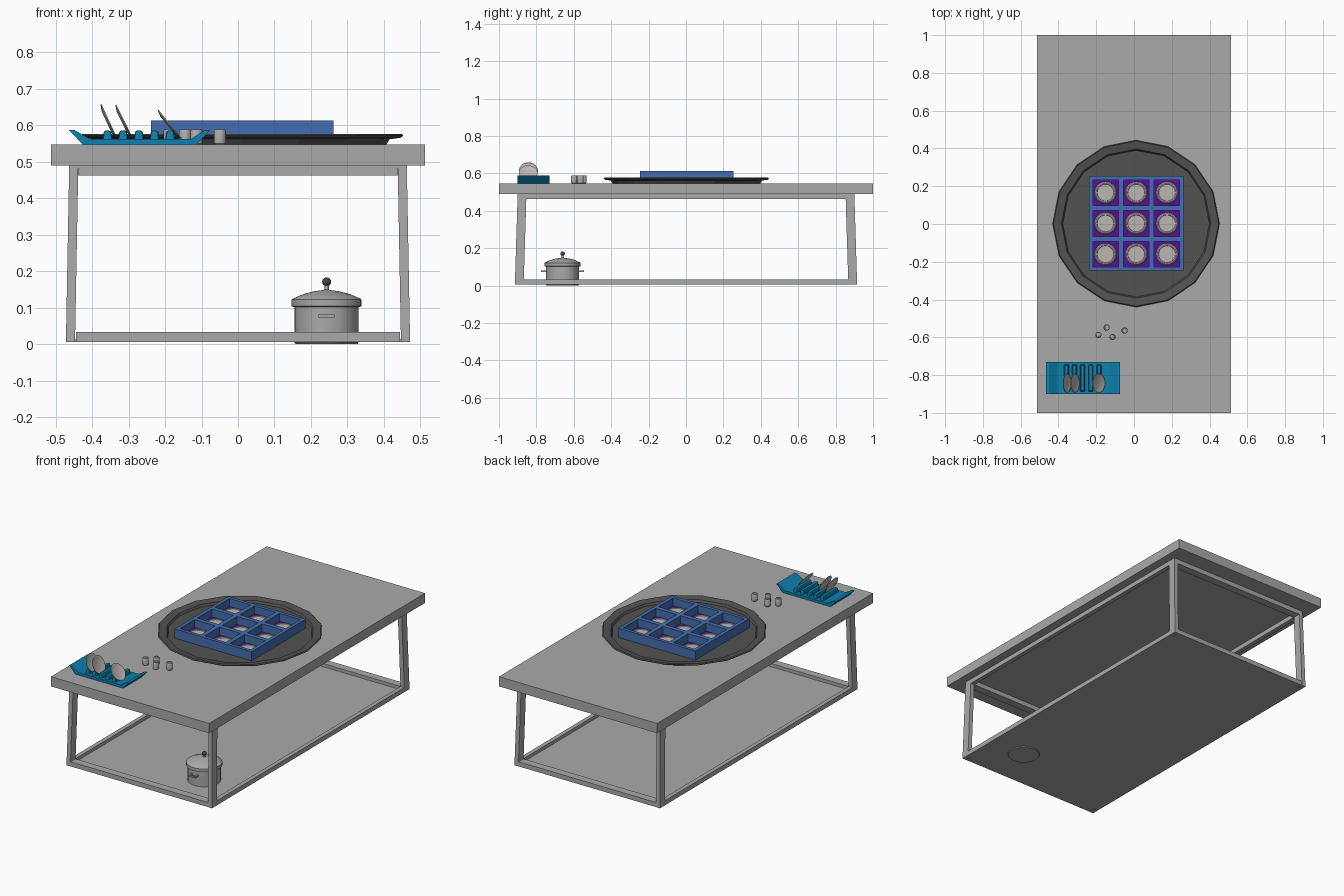
import bpy, bmesh, math
from mathutils import Vector, Matrix

if "Cube" in bpy.data.objects:
    bpy.data.objects.remove(bpy.data.objects["Cube"])


def mat(name, r, g, b):
    m = bpy.data.materials.new(name)
    m.diffuse_color = (r, g, b, 1)
    m.use_nodes = True
    m.node_tree.nodes["Principled BSDF"].inputs["Base Color"].default_value = m.diffuse_color
    return m


GREY = mat("table grey", .40, .40, .40)
DARK = mat("tray charcoal", .085, .085, .085)
BLUE = mat("box blue", .06, .155, .44)
PURPLE = mat("liner purple", .09, .005, .30)
TEAL = mat("rack teal", .004, .22, .42)
PALE = mat("pale disc grey", .50, .47, .45)
KNOB = mat("knob dark grey", .06, .06, .06)


def finish(bm, name, m, smooth=False):
    bmesh.ops.recalc_face_normals(bm, faces=bm.faces)
    me = bpy.data.meshes.new(name)
    bm.to_mesh(me)
    bm.free()
    me.materials.append(m)
    ob = bpy.data.objects.new(name, me)
    bpy.context.collection.objects.link(ob)
    if smooth:
        bpy.ops.object.select_all(action='DESELECT')
        ob.select_set(True)
        bpy.context.view_layer.objects.active = ob
        bpy.ops.object.shade_smooth_by_angle(angle=math.radians(35))
    return ob


def taper(bm, lo, hi, z0, z1):
    """Prism between two rectangles (x0, x1, y0, y1)."""
    rings = []
    for (x0, x1, y0, y1), z in ((lo, z0), (hi, z1)):
        rings.append([bm.verts.new(p) for p in
                      ((x0, y0, z), (x1, y0, z), (x1, y1, z), (x0, y1, z))])
    a, b = rings
    bm.faces.new(a[::-1])
    bm.faces.new(b)
    for i in range(4):
        j = (i + 1) % 4
        bm.faces.new((a[i], a[j], b[j], b[i]))


def box(bm, x0, x1, y0, y1, z0, z1):
    taper(bm, (x0, x1, y0, y1), (x0, x1, y0, y1), z0, z1)


def lathe(name, m, profile, n, loc, rot=None, smooth=True):
    """Revolve (radius, z) points round z; both ends are capped."""
    bm = bmesh.new()
    rings = [[bm.verts.new((r * math.cos(2 * math.pi * i / n),
                            r * math.sin(2 * math.pi * i / n), z))
              for i in range(n)] for r, z in profile]
    for a, b in zip(rings, rings[1:]):
        for i in range(n):
            j = (i + 1) % n
            bm.faces.new((a[i], a[j], b[j], b[i]))
    bm.faces.new(rings[0][::-1])
    bm.faces.new(rings[-1])
    M = Matrix.Translation(loc)
    if rot is not None:
        M = M @ rot
    bm.transform(M)
    return finish(bm, name, m, smooth)


# table top
bm = bmesh.new()
box(bm, -.513, .513, -1, 1, .49, .547)
finish(bm, "table_top", GREY)

# tapered frame: legs, then top and bottom bars
bm = bmesh.new()
for sx in (-1, 1):
    for sy in (-1, 1):
        taper(bm, (sx * .472, sx * .447, sy * .915, sy * .868),
              (sx * .463, sx * .438, sy * .90, sy * .853), .006, .49)
for s in (-1, 1):
    box(bm, -.445, .445, s * .914, s * .868, .006, .033)
    box(bm, -.438, .438, s * .90, s * .853, .463, .49)
    box(bm, s * .4715, s * .447, -.868, .868, .006, .033)
    box(bm, s * .463, s * .438, -.853, .853, .463, .49)
finish(bm, "table_frame", GREY)

# lower shelf
bm = bmesh.new()
box(bm, -.448, .448, -.87, .87, .006, .014)
finish(bm, "lower_shelf", GREY)

# sixteen-sided serving tray
lathe("serving_tray", DARK,
      [(.395, .547), (.405, .562), (.435, .566), (.442, .572), (.437, .577),
       (.395, .571), (.388, .559)], 16, (.011, .002, 0), smooth=False)

# divided box: outer walls and dividers
CX, CY, H = .012, .003, .25
bm = bmesh.new()
box(bm, CX - H, CX + H, CY - H, CY + H, .557, .563)
for c, w in ((-.24, .01), (-.0815, .013), (.0815, .013), (.24, .01)):
    box(bm, CX + c - w, CX + c + w, CY - H, CY + H, .56, .613)
    box(bm, CX - H, CX + H, CY + c - w, CY + c + w, .56, .613)
finish(bm, "divided_box", BLUE)

# purple liners and a shallow scalloped disc in every cell
bm = bmesh.new()
for i in (-1, 0, 1):
    for j in (-1, 0, 1):
        x, y = CX + i * .163, CY + j * .163
        box(bm, x - .07, x + .07, y - .07, y + .07, .561, .567)
        lathe("cell_disc", PALE,
              [(.058, .566), (.058, .571), (.052, .577), (.046, .577),
               (.044, .574)], 24, (x, y, 0))
finish(bm, "cell_liners", PURPLE)

# four small cups
for x, y in ((-.188, -.587), (-.145, -.548), (-.114, -.598), (-.05, -.564)):
    lathe("small_cup", GREY,
          [(.014, .547), (.0165, .55), (.0165, .585), (.014, .589),
           (.011, .589), (.010, .586)], 16, (x, y, 0))

# dish rack: extruded profile with flared ends
prof = [(-.465, .588), (-.45, .588), (-.405, .562), (-.13, .562),
        (-.09, .588), (-.075, .588), (-.115, .547), (-.425, .547)]
bm = bmesh.new()
f = bm.faces.new([bm.verts.new((x, -.90, z)) for x, z in prof])
ex = bmesh.ops.extrude_face_region(bm, geom=[f])
bmesh.ops.translate(bm, vec=(0, .17, 0),
                    verts=[v for v in ex['geom'] if isinstance(v, bmesh.types.BMVert)])
finish(bm, "dish_rack", TEAL)

# rounded rack ridges
bm = bmesh.new()
for x in (-.358, -.315, -.272, -.229, -.186):
    taper(bm, (x - .014, x + .014, -.888, -.743),
          (x - .010, x + .010, -.884, -.747), .555, .586)
ob = finish(bm, "rack_ridges", TEAL)
bv = ob.modifiers.new("round", 'BEVEL')
bv.width, bv.segments = .006, 2

# three leaning plates
for x, z, dx, dz in ((-.357, .611, .039, -.085), (-.315, .61, .042, -.085),
                     (-.189, .601, .061, -.074)):
    rot = Vector((-dz, 0, dx)).to_track_quat('Z', 'Y').to_matrix().to_4x4()
    lathe("leaning_plate", PALE,
          [(.032, -.004), (.05, .001), (.051, .004), (.049, .004),
           (.034, .0), (.03, -.001)], 24, (x, -.843, z), rot)

# cooking pot, lid and knob
P = (.243, -.66, 0)
lathe("pot_body", GREY,
      [(.085, 0), (.088, .004), (.088, .102), (.08, .104)], 32, P)
lathe("pot_lid", GREY,
      [(.09, .102), (.096, .104), (.096, .122), (.092, .125), (.065, .137),
       (.035, .145), (.012, .148), (.006, .15), (.006, .165)], 32, P)
lathe("lid_knob", KNOB,
      [(.012 * math.sin(math.pi * k / 8) + .0003, .171 - .012 * math.cos(math.pi * k / 8))
       for k in range(9)], 16, P)

# pot side handles
bm = bmesh.new()
for s in (-1, 1):
    y0, y1, y2 = (P[1] + s * d for d in (.082, .108, .115))
    box(bm, P[0] - .022, P[0] + .022, y1, y2, .073, .081)
    for sx in (-1, 1):
        xa, xb = P[0] + sx * .022, P[0] + sx * .014
        box(bm, xa, xb, y0, y1, .073, .081)
finish(bm, "pot_handles", GREY)
